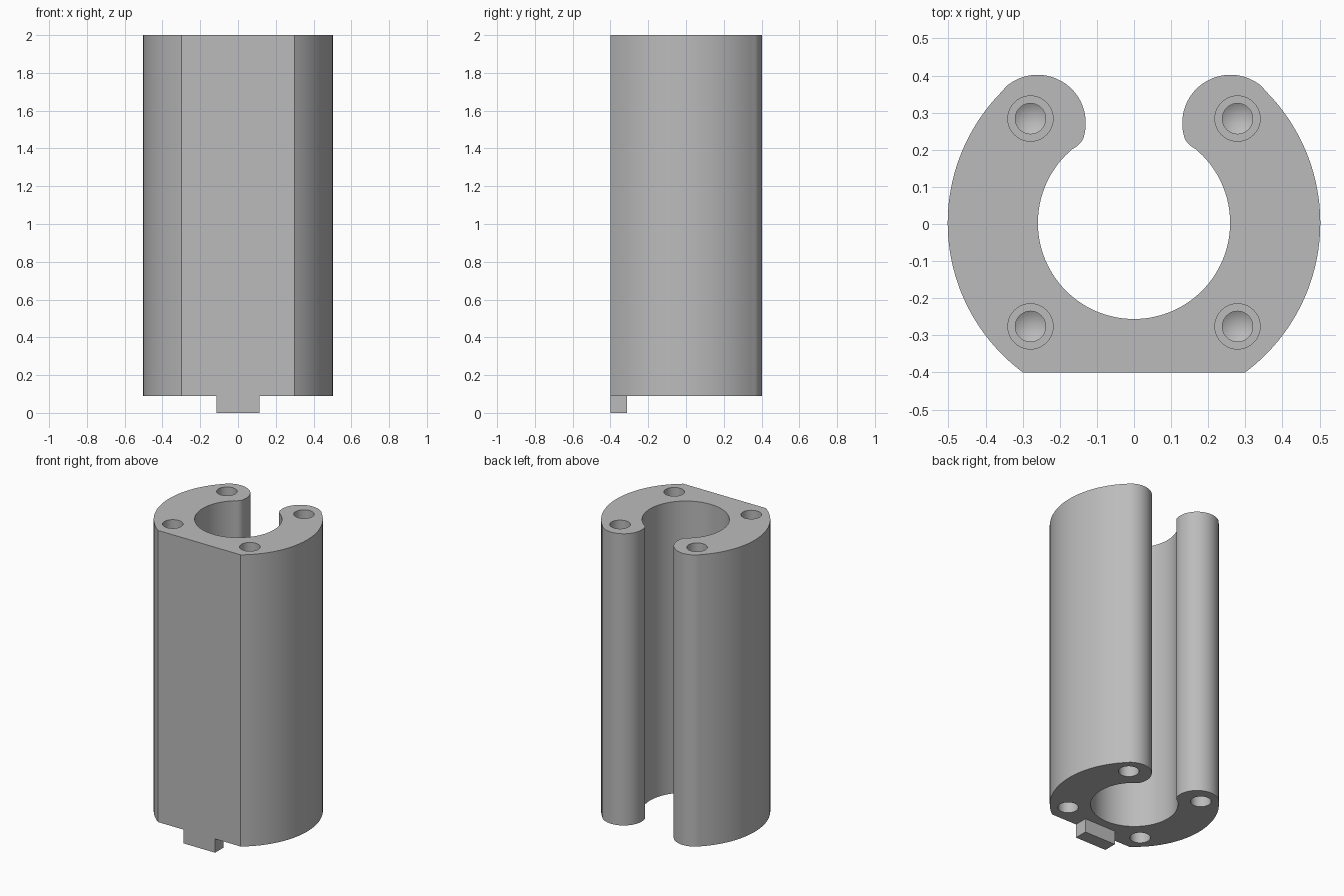
import bpy, bmesh, math

if "Cube" in bpy.data.objects:
    bpy.data.objects.remove(bpy.data.objects["Cube"])

BASE, TOP = 0.09, 2.0          # body bottom and top heights
CY = 0.003                     # centre of the main arcs in y
R_OUT, R_IN = 0.502, 0.259     # outer and bore radii
LOBE, R_LOBE = (0.26, 0.272), 0.13
FLAT_Y = -0.4

grey = bpy.data.materials.new("plain grey")
grey.diffuse_color = (0.5, 0.5, 0.5, 1)
grey.use_nodes = True
grey.node_tree.nodes["Principled BSDF"].inputs["Base Color"].default_value = grey.diffuse_color


def arc(cx, cy, r, a0, a1, n):
    """Points along an arc, angles in degrees."""
    return [(cx + r * math.cos(math.radians(a0 + (a1 - a0) * i / n)),
             cy + r * math.sin(math.radians(a0 + (a1 - a0) * i / n)))
            for i in range(n + 1)]


def make_object(name, bm):
    bmesh.ops.recalc_face_normals(bm, faces=bm.faces)
    mesh = bpy.data.meshes.new(name)
    bm.to_mesh(mesh)
    bm.free()
    mesh.materials.append(grey)
    obj = bpy.data.objects.new(name, mesh)
    bpy.context.collection.objects.link(obj)
    return obj


def prism(name, outline, z0, z1):
    bm = bmesh.new()
    face = bm.faces.new([bm.verts.new((x, y, z0)) for x, y in outline])
    ext = bmesh.ops.extrude_face_region(bm, geom=[face])
    moved = [g for g in ext["geom"] if isinstance(g, bmesh.types.BMVert)]
    bmesh.ops.translate(bm, verts=moved, vec=(0, 0, z1 - z0))
    return make_object(name, bm)


# C-shaped body: right half runs from the front flat, round the lobe, to the bore
flat_angle = math.degrees(math.asin((FLAT_Y - CY) / R_OUT))
lobe_angle = math.degrees(math.atan2(LOBE[1] - CY, LOBE[0]))
half = arc(0, CY, R_OUT, flat_angle, lobe_angle - 1, 48)
half += arc(*LOBE, R_LOBE, lobe_angle + 3, 200, 40)
half += [(0.1435, 0.2195), (0.153, 0.210)]
half += arc(0, CY, R_IN, 50, -90, 48)
outline = half + [(-x, y) for x, y in reversed(half[:-1])]
body = prism("slotted_body", outline, BASE, TOP)

# Stepped blind holes with pointed ends, in both end faces
hole_profile = [(0.061, -0.02), (0.061, 0.25), (0.041, 0.25), (0.041, 0.36)]
hole_tip = 0.385
SEGS = 40
bm = bmesh.new()
for hx in (-0.279, 0.279):
    for hy in (-0.276, 0.284):
        for start, direction in ((TOP, -1), (BASE, 1)):
            rings = []
            for r, d in hole_profile:
                rings.append([bm.verts.new((x, y, start + direction * d))
                              for x, y in arc(hx, hy, r, 0, 360, SEGS)[:-1]])
            tip = bm.verts.new((hx, hy, start + direction * hole_tip))
            bm.faces.new(rings[0])
            for i in range(SEGS):
                j = (i + 1) % SEGS
                for a, b in zip(rings, rings[1:]):
                    bm.faces.new((a[i], a[j], b[j], b[i]))
                bm.faces.new((rings[-1][i], rings[-1][j], tip))
cutter = make_object("hole_cutter", bm)
cutter.hide_render = True

cut = body.modifiers.new("holes", 'BOOLEAN')
cut.operation = 'DIFFERENCE'
cut.solver = 'EXACT'
cut.object = cutter
bpy.context.view_layer.objects.active = body
body.select_set(True)
bpy.ops.object.modifier_apply(modifier=cut.name)
bpy.data.objects.remove(cutter)
bpy.ops.object.shade_smooth_by_angle(angle=math.radians(25))

# Locating key under the front edge
prism("locating_key", [(-0.114, FLAT_Y), (0.114, FLAT_Y),
                       (0.114, -0.313), (-0.114, -0.313)], 0, BASE)
